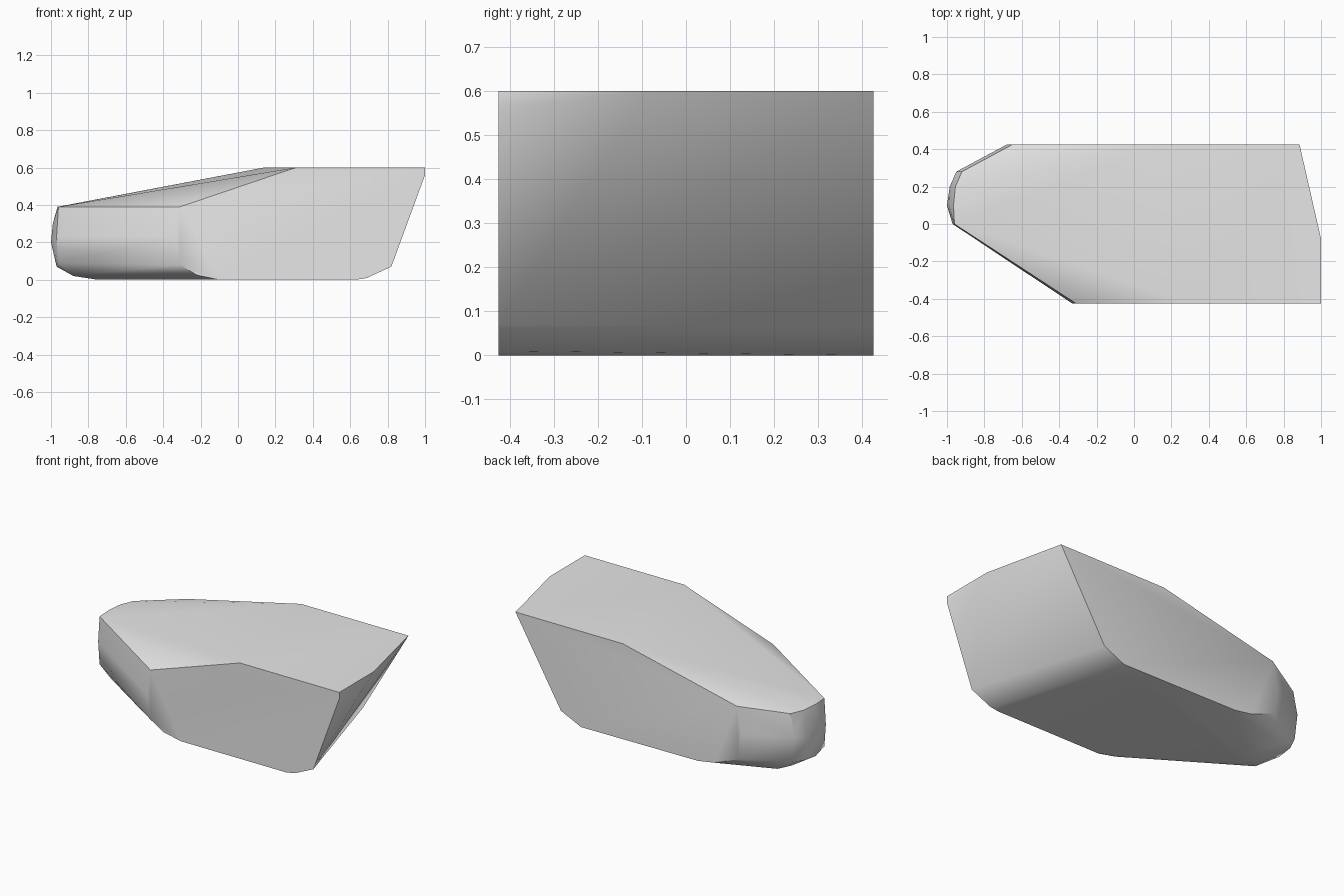
import bpy
import bmesh
from math import radians

cube = bpy.data.objects.get("Cube")
if cube:
    bpy.data.objects.remove(cube, do_unlink=True)


def make_material(name, value):
    mat = bpy.data.materials.new(name)
    mat.use_nodes = True
    color = (value, value, value, 1)
    mat.diffuse_color = color
    mat.node_tree.nodes["Principled BSDF"].inputs["Base Color"].default_value = color
    return mat


def hull_from_sections(name, sections, material):
    """Skin a set of upright side profiles (depth, [(x, z), ...]) with a convex shell."""
    bm = bmesh.new()
    for depth, profile in sections:
        for x, z in profile:
            bm.verts.new((x, depth, z))
    result = bmesh.ops.convex_hull(bm, input=bm.verts[:])
    loose = [v for v in bm.verts if not v.link_faces]
    bmesh.ops.delete(bm, geom=loose, context='VERTS')
    # Merge the triangles of the flat sides
    bmesh.ops.dissolve_limit(bm, angle_limit=radians(1),
                             verts=bm.verts[:], edges=bm.edges[:])
    bmesh.ops.recalc_face_normals(bm, faces=bm.faces[:])
    mesh = bpy.data.meshes.new(name)
    bm.to_mesh(mesh)
    bm.free()
    mesh.materials.append(material)
    obj = bpy.data.objects.new(name, mesh)
    bpy.context.collection.objects.link(obj)
    bpy.context.view_layer.objects.active = obj
    obj.select_set(True)
    bpy.ops.object.shade_smooth_by_angle(angle=radians(36))
    return obj


side = 0.425

# Flat front side, with the overhanging end and the chamfered lower edge
front_profile = [(1, .6), (1, .56), (.82, .07), (.69, .01), (.63, 0), (-.1, 0),
                 (-.22, .025), (-.31, .08), (-.33, .23), (-.31, .39), (.31, .6)]

# Top edge of the overhanging end
end_corner = [(1, .6)]

# Rounded nose, from the front panel round to the back
nose_front = [(-.96, .39), (-.97, .23), (-.96, .09), (-.88, .02), (-.75, 0)]
nose_tip = [(-.965, .39), (-.99, .3), (-1, .2), (-.97, .07), (-.88, .02), (-.75, 0)]
nose_turn = [(-.955, .39), (-.985, .22), (-.965, .08), (-.87, .02)]
nose_back = [(-.92, .39), (-.95, .25), (-.93, .09), (-.83, .02)]

# Flat back side
back_profile = [(.885, .6), (.57, .065), (.43, 0), (-.38, .005), (-.5, .025),
                (-.66, .09), (-.68, .25), (-.65, .42), (.14, .6)]

hull_from_sections("faceted_body", [
    (-side, front_profile),
    (-.08, end_corner),
    (0, nose_front),
    (.1, nose_tip),
    (.2, nose_turn),
    (.28, nose_back),
    (side, back_profile),
], make_material("light_grey", .8))
